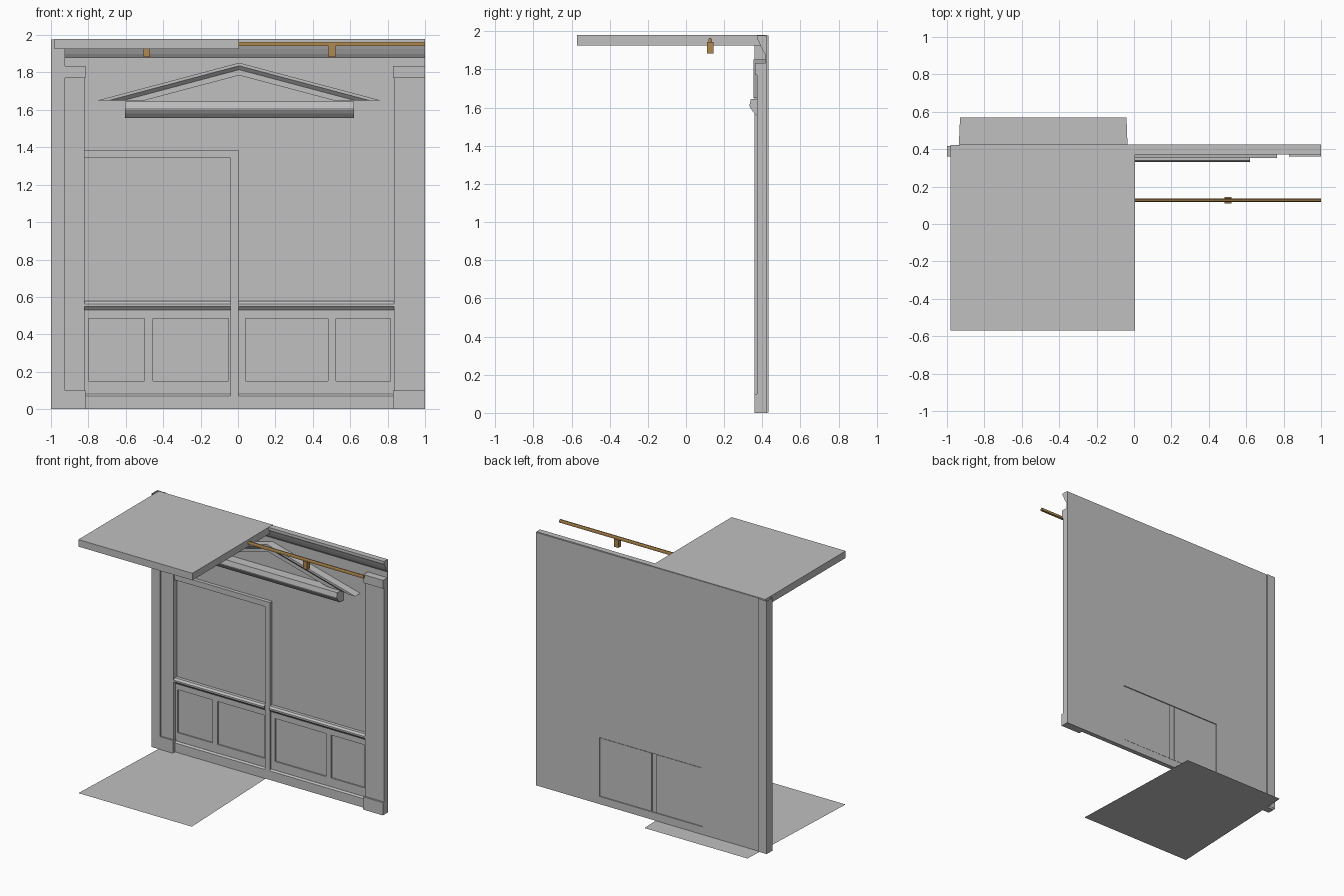
import bpy, bmesh

cube = bpy.data.objects.get("Cube")
if cube:
    bpy.data.objects.remove(cube, do_unlink=True)


def material(name, rgb):
    mat = bpy.data.materials.new(name)
    mat.use_nodes = True
    mat.diffuse_color = (*rgb, 1)
    mat.node_tree.nodes["Principled BSDF"].inputs["Base Color"].default_value = (*rgb, 1)
    return mat


GREY = material("plaster grey", (0.53, 0.53, 0.53))
BROWN = material("wood brown", (0.43, 0.25, 0.08))
BACK = 0.416  # front surface of the wall


def finish(name, bm, mat=GREY):
    bmesh.ops.recalc_face_normals(bm, faces=bm.faces)
    mesh = bpy.data.meshes.new(name)
    bm.to_mesh(mesh)
    bm.free()
    mesh.materials.append(mat)
    obj = bpy.data.objects.new(name, mesh)
    bpy.context.collection.objects.link(obj)
    return obj


def prism(name, profile, x0, x1, mat=GREY, caps=True):
    """Extrude a (y, z) profile along x."""
    bm = bmesh.new()
    a, b = ([bm.verts.new((x, y, z)) for y, z in profile] for x in (x0, x1))
    n = len(profile)
    for i in range(n):
        j = (i + 1) % n
        bm.faces.new((a[i], a[j], b[j], b[i]))
    if caps:
        bm.faces.new(a)
        bm.faces.new(b)
    return finish(name, bm, mat)


def box(name, x, y, z, mat=GREY):
    return prism(name, [(y[0], z[0]), (y[1], z[0]), (y[1], z[1]), (y[0], z[1])], *x, mat)


# Wall with a shallow opening at the back of the panelling
def wall(outer, hole, y0, y1):
    bm = bmesh.new()
    rings = []
    for y in (y0, y1):
        for xa, xb, za, zb in (outer, hole):
            rings.append([bm.verts.new(p) for p in
                          ((xa, y, za), (xb, y, za), (xb, y, zb), (xa, y, zb))])
    for r, s in ((0, 1), (2, 3), (0, 2), (1, 3)):
        for i in range(4):
            j = (i + 1) % 4
            bm.faces.new((rings[r][i], rings[r][j], rings[s][j], rings[s][i]))
    finish("wall", bm)


wall((-0.93, 1, 0, 1.975), (-0.44, 0.45, 0.06, 0.52), BACK, 0.424)

# Floor sheet, narrowing towards the back
bm = bmesh.new()
bm.faces.new([bm.verts.new((x, y, 0)) for x, y in
              ((-0.98, -0.57), (0, -0.57), (-0.04, 0.57), (-0.93, 0.57))])
floor = finish("floor", bm)
if floor.data.polygons[0].normal.z < 0:
    floor.data.flip_normals()

# Ceiling slab
box("ceiling", (-0.98, 0.005), (-0.57, 0.422), (1.925, 1.98))

# Corner post, an open tube at the end of the wall
bm = bmesh.new()
bmesh.ops.create_cube(bm, size=1)
for v in bm.verts:
    v.co = (-0.9625 + v.co.x * 0.075, 0.3965 + v.co.y * 0.073, 0.989 + v.co.z * 1.976)
bmesh.ops.delete(bm, geom=[f for f in bm.faces if abs(f.normal.z) > 0.5], context="FACES_ONLY")
finish("corner_post", bm)

# Pilasters with base and cap
for side, x0, x1, base in (("right", -0.925, -0.82, -1), ("left", 0.835, 1, 0.83)):
    cap_x = (-0.925, -0.815) if side == "right" else (0.83, 1)
    base_x = (base, -0.815) if side == "right" else (base, 1)
    box(side + "_pilaster", (x0, x1), (0.373, BACK), (0.1, 1.77))
    box(side + "_pilaster_cap", cap_x, (0.361, BACK), (1.77, 1.835))
    box(side + "_pilaster_base", base_x, (0.36, BACK), (0, 0.1))

# Crown moulding along the top of the wall
prism("crown_moulding", [(BACK, 1.88), (0.402, 1.9), (0.39, 1.925), (0.382, 1.945),
                         (0.372, 1.96), (0.372, 1.978), (BACK, 1.978)], -0.925, 1)

# Pediment: sloping chevron moulding, open in the middle
BASE_Z, SLOPE, MID = 1.65, 0.266, 0.006
levels = [(BACK, 1.852), (0.353, 1.852), (0.353, 1.836), (0.372, 1.815),
          (0.372, 1.785), (BACK, 1.785)]
bm = bmesh.new()
rows = []
for y, apex in levels:
    half = (apex - BASE_Z) / SLOPE
    rows.append([bm.verts.new(p) for p in
                 ((MID - half, y, BASE_Z), (MID, y, apex), (MID + half, y, BASE_Z))])
for r, s in zip(rows, rows[1:] + rows[:1]):
    for i in range(2):
        bm.faces.new((r[i], r[i + 1], s[i + 1], s[i]))
for end in (0, 2):
    bm.faces.new([r[end] for r in rows])
finish("pediment_rake", bm)

prism("pediment_cornice", [(BACK, 1.645), (0.34, 1.645), (0.332, 1.61), (0.336, 1.6),
                           (0.35, 1.58), (0.372, 1.558), (BACK, 1.558)], -0.605, 0.62)

# Raised frame: upright and head
box("frame_upright", (-0.04, 0.004), (0.388, 0.41), (0, 1.385))
box("frame_upright_back", (-0.04, 0.004), (0.41, BACK), (0.53, 1.385))
box("frame_head", (-0.82, -0.04), (0.388, BACK), (1.342, 1.385))

# Wainscot on both sides of the upright
for side, x0, x1 in (("right", -0.82, -0.04), ("left", 0.004, 0.835)):
    box(side + "_panel_back", (x0, x1), (0.409, 0.419), (0.065, 0.515))
    box(side + "_lower_rail", (x0, x1), (0.399, BACK), (0.06, 0.15))
    box(side + "_upper_rail", (x0, x1), (0.399, BACK - 0.002), (0.485, 0.54))
    prism(side + "_baseboard", [(BACK, 0), (0.388, 0), (0.388, 0.07), (0.398, 0.082),
                                (BACK, 0.082)], x0, x1)
    prism(side + "_chair_rail", [(BACK, 0.53), (0.398, 0.53), (0.385, 0.545), (0.378, 0.55),
                                 (0.378, 0.563), (0.39, 0.577), (BACK, 0.577)], x0, x1)
for i, (x0, x1) in enumerate(((-0.82, -0.8), (-0.5, -0.455), (-0.05, -0.04),
                              (0.004, 0.04), (0.48, 0.525), (0.815, 0.835))):
    box(f"stile_{i + 1}", (x0, x1), (0.399, 0.412), (0.15, 0.485))

# Hanging rod with two brackets
Y = 0.127
prism("rod", [(Y - 0.009, 1.942), (Y + 0.009, 1.942), (Y + 0.009, 1.957), (Y + 0.005, 1.964),
              (Y - 0.005, 1.964), (Y - 0.009, 1.957)], -0.975, 1, BROWN)
for i, x in enumerate((-0.488, 0.502)):
    box(f"rod_bracket_{i + 1}", (x - 0.018, x + 0.018), (Y - 0.017, Y + 0.017),
        (1.884, 1.944), BROWN)
